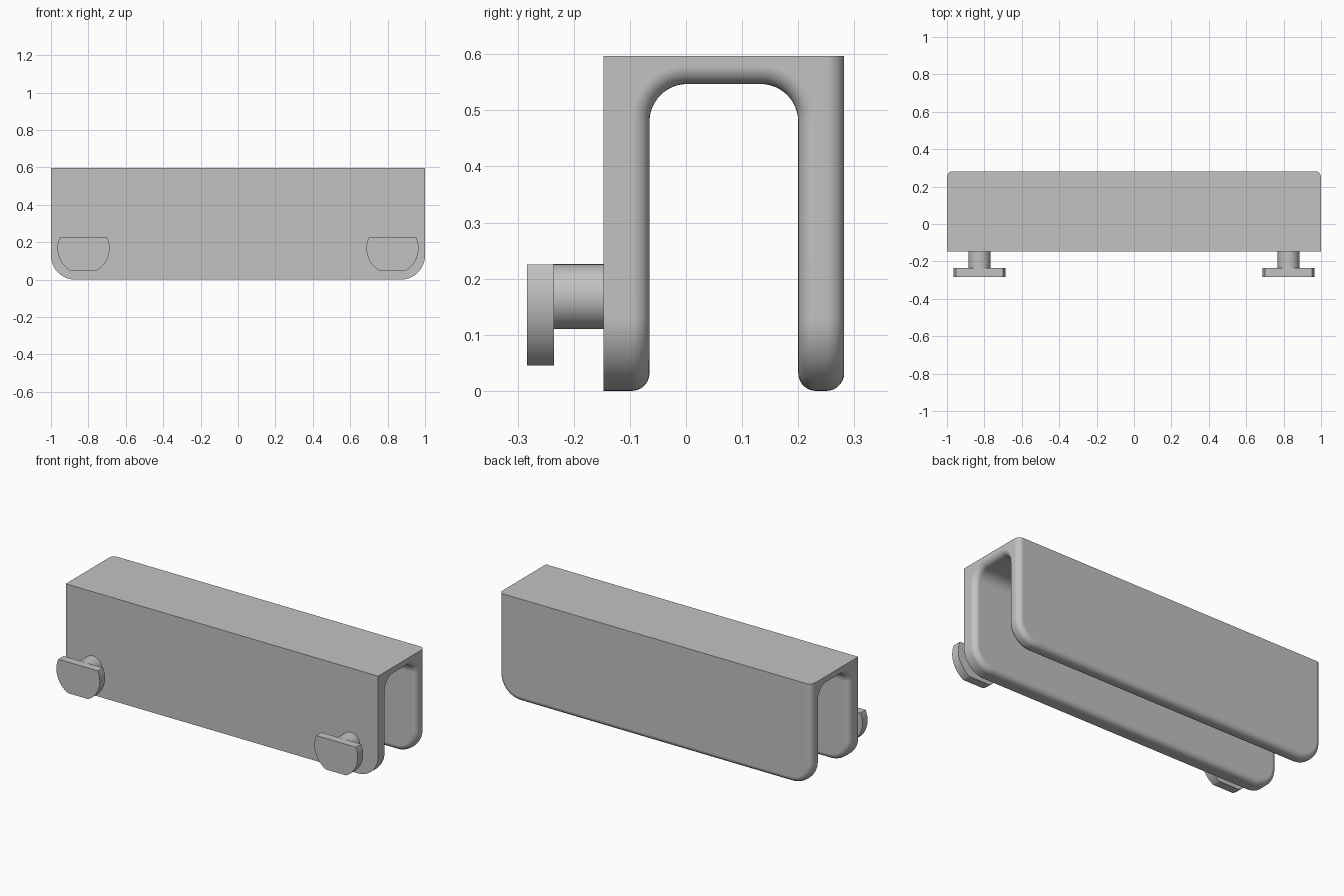
import bpy
import bmesh
from math import asin, cos, sin, pi
from mathutils import Matrix, Vector

cube = bpy.data.objects.get("Cube")
if cube:
    bpy.data.objects.remove(cube, do_unlink=True)

# Single plain grey material
GREY = (0.54, 0.54, 0.54, 1.0)
grey = bpy.data.materials.new("plain_grey")
grey.use_nodes = True
grey.diffuse_color = GREY
grey.node_tree.nodes["Principled BSDF"].inputs["Base Color"].default_value = GREY

FRONT, BACK = -0.147, 0.282
IN_FRONT, IN_BACK = -0.065, 0.20
TOP, CEILING = 0.597, 0.547


def extrude_profile(points, offset):
    """Closed solid made by sweeping a planar outline along offset."""
    bm = bmesh.new()
    face = bm.faces.new([bm.verts.new(p) for p in points])
    result = bmesh.ops.extrude_face_region(bm, geom=[face], use_keep_orig=True)
    moved = [v for v in result["geom"] if isinstance(v, bmesh.types.BMVert)]
    bmesh.ops.translate(bm, verts=moved, vec=offset)
    bmesh.ops.recalc_face_normals(bm, faces=bm.faces[:])
    return bm


def round_edges(bm, edges, radius, segments):
    bmesh.ops.bevel(bm, geom=edges, offset=radius, offset_type='OFFSET',
                    segments=segments, profile=0.5, affect='EDGES',
                    clamp_overlap=False)


def finish(bm, name):
    mesh = bpy.data.meshes.new(name)
    bm.to_mesh(mesh)
    bm.free()
    mesh.materials.append(grey)
    obj = bpy.data.objects.new(name, mesh)
    bpy.context.collection.objects.link(obj)
    bpy.ops.object.select_all(action='DESELECT')
    obj.select_set(True)
    bpy.context.view_layer.objects.active = obj
    bpy.ops.object.shade_smooth_by_angle(angle=0.52)
    normals = obj.modifiers.new("clean_shading", 'WEIGHTED_NORMAL')
    normals.keep_sharp = True
    return obj


# Channel: an upside-down U swept along x
outline = [(FRONT, 0), (FRONT, TOP), (BACK, TOP), (BACK, 0),
           (IN_BACK, 0), (IN_BACK, CEILING), (IN_FRONT, CEILING), (IN_FRONT, 0)]
bm = extrude_profile([(-1, y, z) for y, z in outline], (2, 0, 0))


def all_at(item, axis, value):
    return all(abs(v.co[axis] - value) < 1e-4 for v in item.verts)


# Big rounded lower corners on both legs, and the arch inside
corners = [e for e in bm.edges if all_at(e, 2, 0)
           and (all_at(e, 0, -1) or all_at(e, 0, 1))]
round_edges(bm, corners, 0.13, 14)
arch = [e for e in bm.edges if all_at(e, 2, CEILING)
        and (all_at(e, 1, IN_FRONT) or all_at(e, 1, IN_BACK))]
round_edges(bm, arch, 0.067, 12)


# Soft rims around the inner surface and the back panel; front and top stay crisp
def is_inner(face):
    return all(IN_FRONT - 1e-4 < v.co.y < IN_BACK + 1e-4 for v in face.verts)


def is_back(face):
    return all_at(face, 1, BACK)


rims = [e for e in bm.edges if len(e.link_faces) == 2 and not all_at(e, 2, TOP)
        and any(sum(test(f) for f in e.link_faces) == 1 for test in (is_inner, is_back))]
round_edges(bm, rims, 0.032, 7)
finish(bm, "channel_body")

# Thumb screws: a round stem and a disc head cut flat above and below
HEAD_R, STEM_R, AXIS_Z = 0.139, 0.058, 0.168
upper, lower = asin(0.057 / HEAD_R), -asin(0.123 / HEAD_R)
STEPS = 16
angles = [lower + (upper - lower) * i / STEPS for i in range(STEPS + 1)]
angles += [pi - a for a in reversed(angles)]

for side, x in (("left", 0.826), ("right", -0.826)):
    head = extrude_profile([(x + HEAD_R * cos(a), -0.283, AXIS_Z + HEAD_R * sin(a))
                            for a in angles], (0, 0.048, 0))
    finish(head, side + "_screw_head")

    stem = bmesh.new()
    place = Matrix.Translation(Vector((x, -0.191, AXIS_Z))) @ Matrix.Rotation(pi / 2, 4, 'X')
    bmesh.ops.create_cone(stem, cap_ends=True, segments=48, radius1=STEM_R,
                          radius2=STEM_R, depth=0.092, matrix=place)
    finish(stem, side + "_screw_stem")
